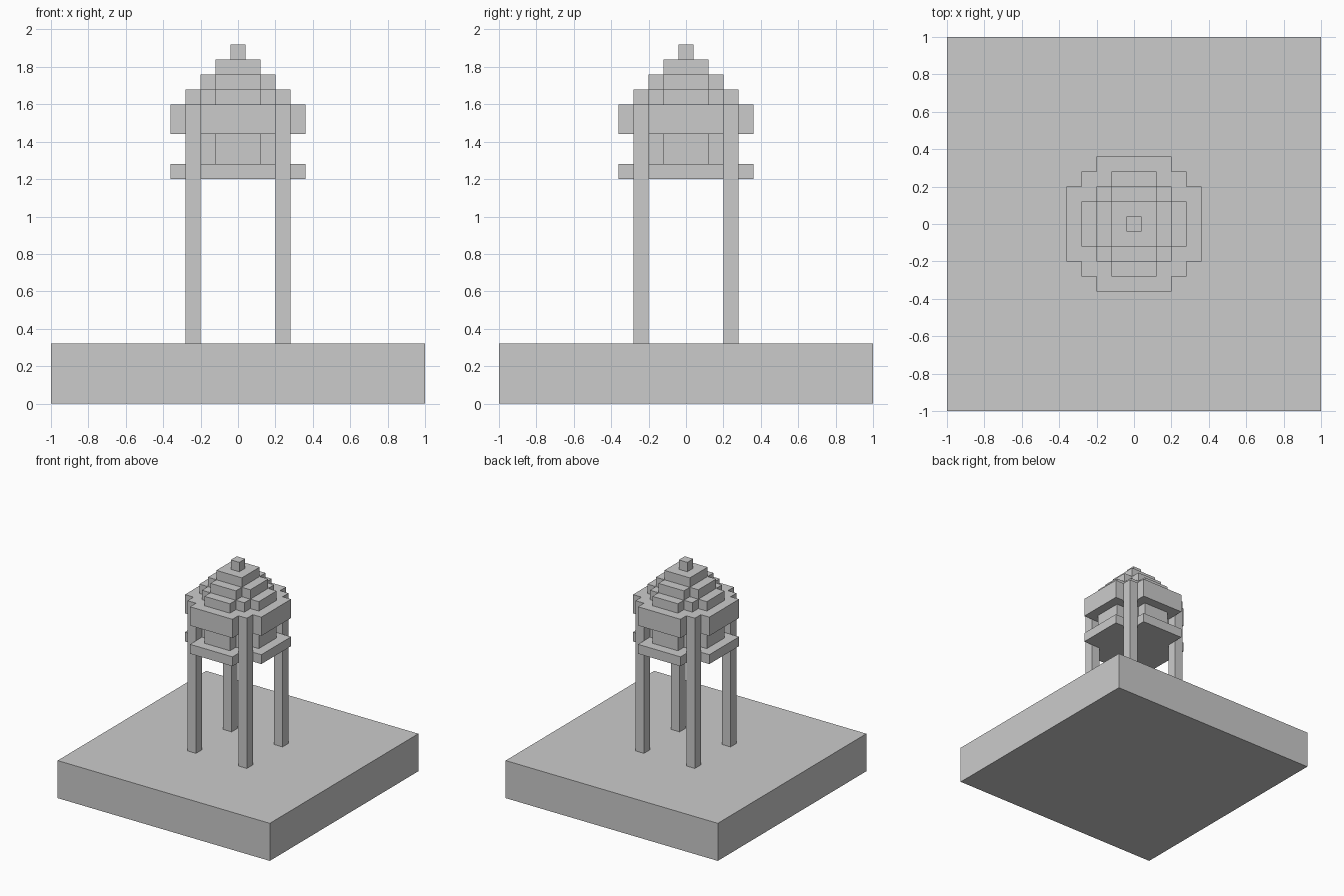
import bpy, bmesh, math

if "Cube" in bpy.data.objects:
    bpy.data.objects.remove(bpy.data.objects["Cube"])

V = 0.08  # block size


def prism(name, pts, z0, z1):
    """Extrude a flat outline from z0 to z1."""
    bm = bmesh.new()
    f = bm.faces.new([bm.verts.new((x, y, z0)) for x, y in pts])
    top = bmesh.ops.extrude_face_region(bm, geom=[f])
    for v in top["geom"]:
        if isinstance(v, bmesh.types.BMVert):
            v.co.z = z1
    bmesh.ops.recalc_face_normals(bm, faces=bm.faces[:])
    me = bpy.data.meshes.new(name)
    bm.to_mesh(me)
    bm.free()
    ob = bpy.data.objects.new(name, me)
    bpy.context.collection.objects.link(ob)
    return ob


def box(name, x0, x1, y0, y1, z0, z1):
    return prism(name, [(x0, y0), (x1, y0), (x1, y1), (x0, y1)], z0, z1)


def disc(name, r, z0, z1):
    """Blocky round layer, r blocks from centre to edge block."""
    def half(j):  # half width of row j
        return (math.floor(math.sqrt((r + 0.5) ** 2 - j * j)) + 0.5) * V
    right = []
    for j in range(-r, r + 1):
        for y in ((j - 0.5) * V, (j + 0.5) * V):
            right.append((half(j), y))
    # keep only real corners: drop points in the middle of a straight edge
    pts = right + [(-x, y) for x, y in reversed(right)]
    out = []
    for i, p in enumerate(pts):
        if not out or math.dist(out[-1], p) > 1e-6:
            out.append(p)
    n = len(out)
    keep = [out[i] for i in range(n)
            if abs((out[i][0] - out[i - 1][0]) * (out[(i + 1) % n][1] - out[i][1])
                   - (out[i][1] - out[i - 1][1]) * (out[(i + 1) % n][0] - out[i][0])) > 1e-7]
    return prism(name, keep, z0, z1)


# ground slab
box("base", -1, 1, -1, 1, 0, 0.32)

# four legs, continuing above the platform as corner posts
for sx in (-1, 1):
    for sy in (-1, 1):
        x0, x1 = sorted((sx * 0.2, sx * 0.28))
        y0, y1 = sorted((sy * 0.2, sy * 0.28))
        box("leg", x0, x1, y0, y1, 0.32, 1.2)
        box("corner_post", x0, x1, y0, y1, 1.28, 1.44)

# platform, tank and upper band
disc("platform", 4, 1.2, 1.28)
disc("tank", 3, 1.28, 1.44)
disc("upper_band", 4, 1.44, 1.6)

# stepped roof
for i, r in enumerate((3, 2, 1, 0)):
    disc("roof_step", r, 1.6 + i * V, 1.6 + (i + 1) * V)
